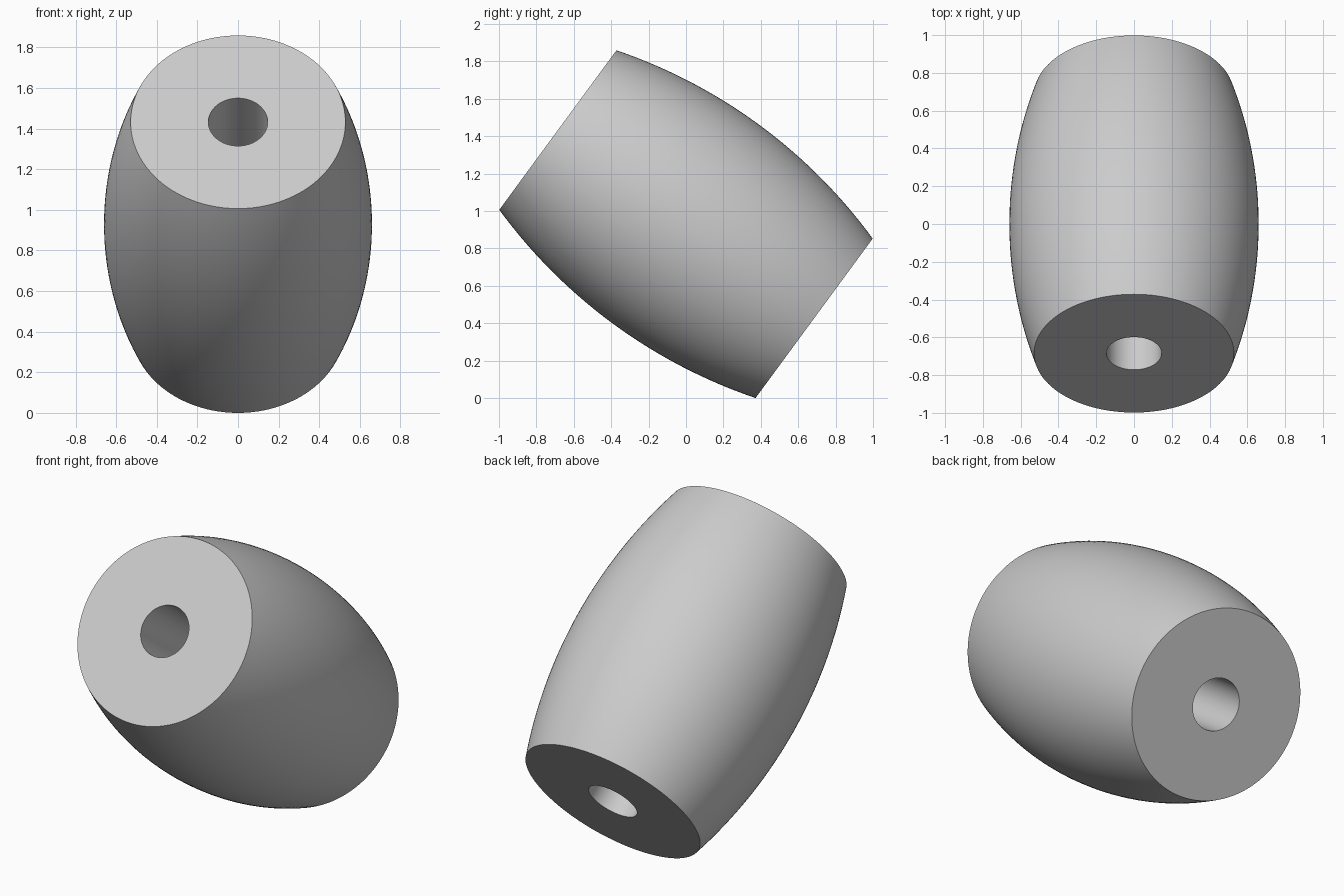
import bpy
import bmesh
import math
from mathutils import Matrix, Vector

cube = bpy.data.objects.get("Cube")
if cube:
    bpy.data.objects.remove(cube, do_unlink=True)

HALF_LENGTH = 0.85
END_RADIUS = 0.529
MID_RADIUS = 0.66
HOLE_RADIUS = 0.146
ARC_STEPS = 32
SIDES = 128

grey = bpy.data.materials.new("light grey")
grey.use_nodes = True
colour = (0.6, 0.6, 0.6, 1)
grey.diffuse_color = colour
grey.node_tree.nodes["Principled BSDF"].inputs["Base Color"].default_value = colour

# Closed half section: bulging circular arc outside, straight bore inside
bulge = MID_RADIUS - END_RADIUS
arc_radius = (HALF_LENGTH ** 2 + bulge ** 2) / (2 * bulge)
half_angle = math.asin(HALF_LENGTH / arc_radius)
section = [(HOLE_RADIUS, -HALF_LENGTH)]
for i in range(ARC_STEPS + 1):
    a = half_angle * (2 * i / ARC_STEPS - 1)
    section.append((MID_RADIUS - arc_radius * (1 - math.cos(a)),
                    arc_radius * math.sin(a)))
section.append((HOLE_RADIUS, HALF_LENGTH))

# Spin the section into a barrel bead
bm = bmesh.new()
verts = [bm.verts.new((r, 0, z)) for r, z in section]
edges = [bm.edges.new((v, verts[(i + 1) % len(verts)])) for i, v in enumerate(verts)]
bmesh.ops.spin(bm, geom=verts + edges, cent=(0, 0, 0), axis=(0, 0, 1),
               angle=math.tau, steps=SIDES, use_merge=True)
bmesh.ops.remove_doubles(bm, verts=bm.verts[:], dist=1e-5)
bmesh.ops.recalc_face_normals(bm, faces=bm.faces[:])

# Tilt the bore towards the front and rest the lower rim on the ground
tilt = Matrix.Rotation(math.radians(53.7), 4, "X")
bmesh.ops.transform(bm, matrix=tilt, verts=bm.verts[:])
lowest = min(v.co.z for v in bm.verts)
bmesh.ops.translate(bm, vec=Vector((0, 0, -lowest)), verts=bm.verts[:])

mesh = bpy.data.meshes.new("barrel_bead")
bm.to_mesh(mesh)
bm.free()
mesh.materials.append(grey)
bead = bpy.data.objects.new("barrel_bead", mesh)
bpy.context.collection.objects.link(bead)

bpy.ops.object.select_all(action="DESELECT")
bead.select_set(True)
bpy.context.view_layer.objects.active = bead
bpy.ops.object.shade_smooth_by_angle(angle=math.radians(30))
